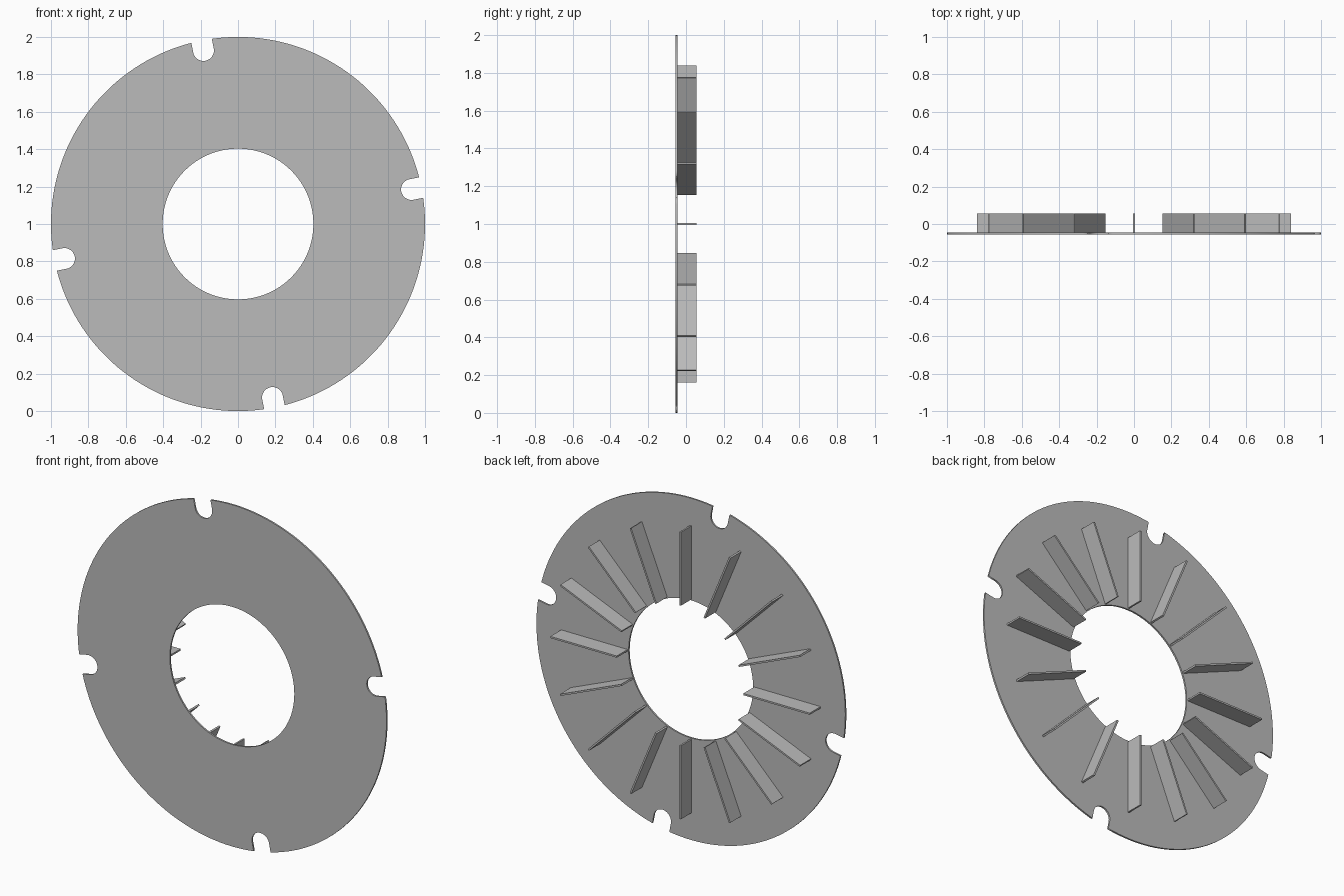
import bpy, bmesh
from math import radians, pi, sin, cos, asin, sqrt
from mathutils import Matrix

default = bpy.data.objects.get("Cube")
if default:
    bpy.data.objects.remove(default, do_unlink=True)

OUTER, HOLE = 1.0, 0.403
NOTCH_R, NOTCH_CENTRE, NOTCH_ANGLE = 0.056, 0.946, radians(11.25)
PLATE, FIN_DEPTH, FIN_THICK = 0.01, 0.1, 0.01
FIN_IN, FIN_OUT, FIN_COUNT = 0.41, 0.84, 16

grey = bpy.data.materials.new("plain grey")
grey.use_nodes = True
colour = (0.5, 0.5, 0.5, 1)
grey.diffuse_color = colour
grey.node_tree.nodes["Principled BSDF"].inputs["Base Color"].default_value = colour


def polar(radius, angle):
    return radius * cos(angle), radius * sin(angle)


def turn(point, angle):
    x, y = point
    return x * cos(angle) - y * sin(angle), x * sin(angle) + y * cos(angle)


def add_loop(curve, points):
    spline = curve.splines.new("POLY")
    spline.points.add(len(points) - 1)
    for target, (x, y) in zip(spline.points, points):
        target.co = (x, y, 0, 1)
    spline.use_cyclic_u = True


# Plate outline: four quarters, each a round-ended notch followed by a rim arc
half = asin(NOTCH_R / OUTER)
outline = []
for quarter in range(4):
    angle = NOTCH_ANGLE + quarter * pi / 2
    outline.append(polar(OUTER, angle - half))
    for i in range(17):
        x, y = polar(NOTCH_R, -pi / 2 - pi * i / 16)
        outline.append(turn((NOTCH_CENTRE + x, y), angle))
    arc = pi / 2 - 2 * half
    outline += [polar(OUTER, angle + half + arc * i / 40) for i in range(40)]

curve = bpy.data.curves.new("plate_outline", "CURVE")
curve.dimensions = "2D"
curve.fill_mode = "BOTH"
curve.extrude = PLATE / 2
add_loop(curve, outline)
add_loop(curve, [polar(HOLE, 2 * pi * i / 128) for i in range(128)])
helper = bpy.data.objects.new("plate_outline", curve)
bpy.context.collection.objects.link(helper)
bpy.context.view_layer.update()
mesh = bpy.data.meshes.new_from_object(
    helper.evaluated_get(bpy.context.evaluated_depsgraph_get()))
bpy.data.objects.remove(helper, do_unlink=True)

# Stand the plate upright, facing the front
front = -(PLATE + FIN_DEPTH) / 2
bm = bmesh.new()
bm.from_mesh(mesh)
bmesh.ops.remove_doubles(bm, verts=bm.verts, dist=0.0001)
bmesh.ops.transform(bm, verts=bm.verts, matrix=Matrix.Translation(
    (0, front + PLATE / 2, 1)) @ Matrix.Rotation(pi / 2, 4, "X"))
bmesh.ops.recalc_face_normals(bm, faces=bm.faces)
bm.to_mesh(mesh)
bm.free()
mesh.materials.clear()
mesh.materials.append(grey)
plate = bpy.data.objects.new("notched_plate", mesh)
bpy.context.collection.objects.link(plate)

# Radial fins on the back of the plate
fin_mesh = bpy.data.meshes.new("fin")
bm = bmesh.new()
bmesh.ops.create_cube(bm, size=1)
bmesh.ops.scale(bm, verts=bm.verts, vec=(FIN_OUT - FIN_IN, FIN_DEPTH, FIN_THICK))
bmesh.ops.translate(bm, verts=bm.verts,
                    vec=((FIN_IN + FIN_OUT) / 2, front + PLATE + FIN_DEPTH / 2, 0))
bm.to_mesh(fin_mesh)
bm.free()
fin_mesh.materials.append(grey)
for i in range(FIN_COUNT):
    fin = bpy.data.objects.new(f"fin_{i + 1}", fin_mesh)
    fin.location.z = 1
    fin.rotation_euler.y = 2 * pi * i / FIN_COUNT
    bpy.context.collection.objects.link(fin)
